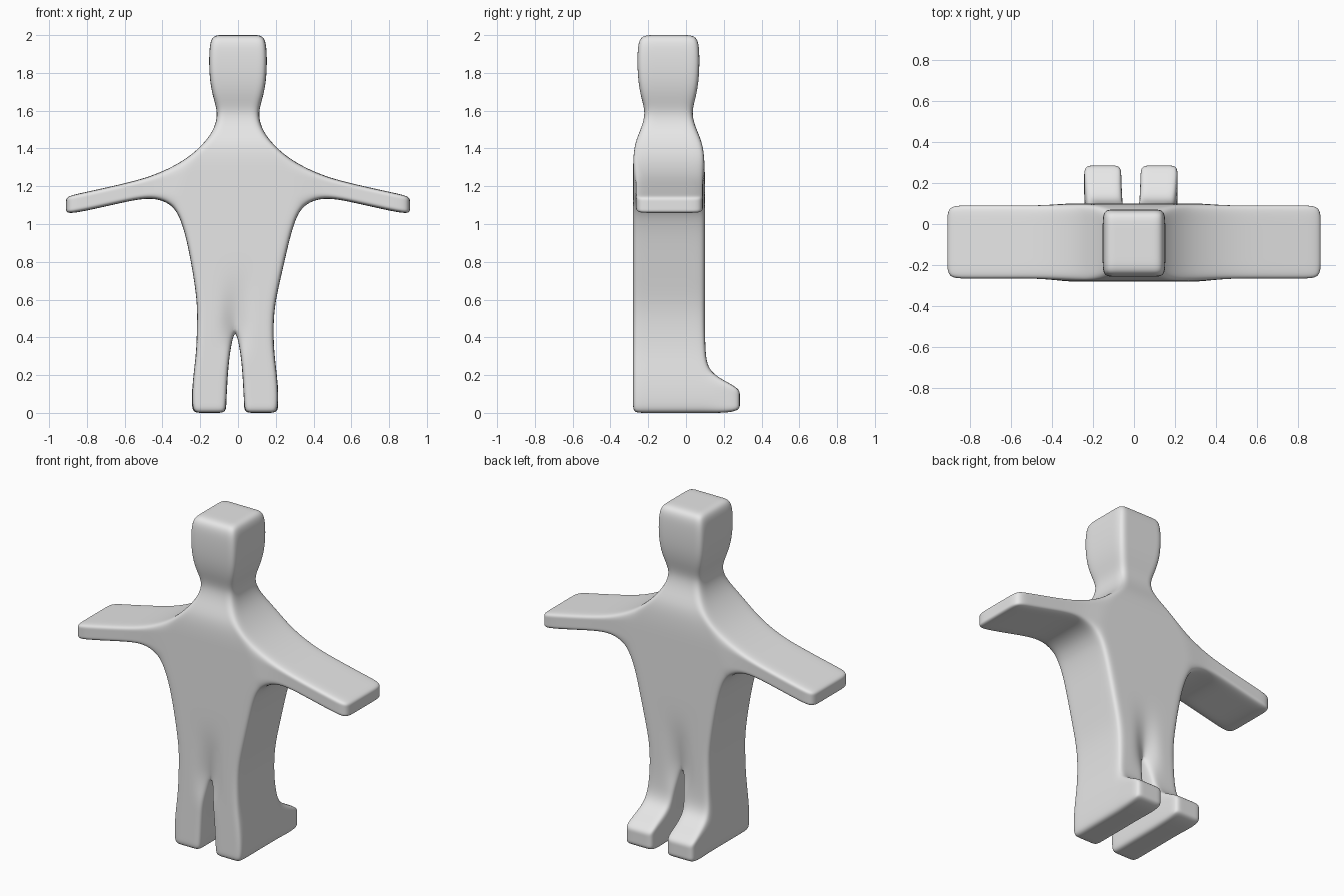
import bpy, bmesh
from collections import Counter
from mathutils import Vector

if "Cube" in bpy.data.objects:
    bpy.data.objects.remove(bpy.data.objects["Cube"])

cells = []  # six-sided cells, each kept as its six quads


def block(g):
    """Fill a 3D grid of points with cells."""
    for i in range(len(g) - 1):
        for j in range(len(g[0]) - 1):
            for k in range(len(g[0][0]) - 1):
                def p(a, b, c):
                    return tuple(round(v, 4) for v in g[i + a][j + b][k + c])
                for s in (0, 1):
                    cells.append((p(s, 0, 0), p(s, 1, 0), p(s, 1, 1), p(s, 0, 1)))
                    cells.append((p(0, s, 0), p(1, s, 0), p(1, s, 1), p(0, s, 1)))
                    cells.append((p(0, 0, s), p(1, 0, s), p(1, 1, s), p(0, 1, s)))


def layers(x, z, y0, y1, s=0.06, dent=0.0):
    """Four points front to back; s sets how round the edges are."""
    y0, y1 = y0 + dent, y1 - dent
    return [(x, y, z) for y in (y0, y0 + s, y1 - s, y1)]


# Trunk, neck and head: height, centre x, half width, front y, back y, groove
rows = [(0.46, -0.015, 0.202, -0.28, 0.10, 0.05),
        (0.58, -0.010, 0.205, -0.28, 0.10, 0.025),
        (0.74, -0.003, 0.235, -0.28, 0.10, 0),
        (0.90, 0, 0.268, -0.28, 0.10, 0),
        (1.01, 0, 0.298, -0.28, 0.10, 0),
        (1.10, 0, 0.34, -0.28, 0.10, 0),
        (1.17, 0, 0.33, -0.28, 0.10, 0),
        (1.25, 0, 0.31, -0.28, 0.10, 0),
        (1.335, 0, 0.28, -0.28, 0.098, 0),
        (1.43, 0, 0.175, -0.272, 0.088, 0),
        (1.51, 0, 0.122, -0.235, 0.05, 0),
        (1.59, 0, 0.106, -0.213, 0.028, 0),
        (1.67, 0, 0.132, -0.238, 0.052, 0),
        (1.77, 0, 0.152, -0.256, 0.07, 0),
        (1.92, 0, 0.154, -0.258, 0.072, 0),
        (2.00, 0, 0.14, -0.245, 0.06, 0)]
trunk = []
for z, c, w, y0, y1, dent in rows:
    n = w - 0.06
    xs = [-w, -n, -n / 2, 0, n / 2, n, w]
    s = 0.08 if z > 1.45 else 0.06
    trunk.append([layers(c + x, z, y0, y1, s, dent if x == 0 else 0) for x in xs])
block(trunk)

# Arms grow from the sides of the four shoulder rows: reach, bottom, top
arm_stations = [(0.45, 1.147, 1.253), (0.62, 1.112, 1.21),
                (0.82, 1.066, 1.166), (0.91, 1.053, 1.147)]
for side, col in ((-1, 0), (1, 6)):
    arm = [[trunk[r][col] for r in range(5, 9)]]
    for x, lo, hi in arm_stations:
        arm.append([layers(side * x, lo + (hi - lo) * f, -0.265, 0.09, 0.085)
                    for f in (0, 0.3, 0.7, 1)])
    block(arm)

# Legs hang below the trunk, each with a foot growing from its back
leg_rows = [(0.0, -0.235, -0.067), (0.05, -0.243, -0.062), (0.13, -0.242, -0.058),
            (0.22, -0.234, -0.053), (0.33, -0.22, -0.042)]
for mirror in (False, True):
    leg = []
    for z, a, d in leg_rows:
        xs = [a, a + 0.05, d - 0.05, d]
        if mirror:
            xs = [-0.03 - x for x in xs]
        leg.append([layers(x, z, -0.28, 0.115 if z < 0.3 else 0.102) for x in xs])
    top = trunk[0]
    leg.append([top[6 - k] if mirror else top[k] for k in range(4)])
    block(leg)
    foot = [[[leg[r][k][3] for k in range(4)] for r in range(4)]]
    for y, lo, hi in ((0.22, 0.0, 0.162), (0.285, 0.015, 0.125)):
        foot.append([[(leg[1][k][3][0], y, lo + (hi - lo) * f) for k in range(4)]
                     for f in (0, 0.3, 0.7, 1)])
    block(foot)

# Keep only the outer skin of the cells
count = Counter(frozenset(q) for q in cells)
bm = bmesh.new()
verts = {}
for q in cells:
    if count[frozenset(q)] == 1:
        for p in q:
            if p not in verts:
                verts[p] = bm.verts.new(Vector(p))
        bm.faces.new([verts[p] for p in q])
bmesh.ops.recalc_face_normals(bm, faces=bm.faces)
for f in bm.faces:
    f.smooth = True
mesh = bpy.data.meshes.new("figure_body")
bm.to_mesh(mesh)
bm.free()

body = bpy.data.objects.new("figure_body", mesh)
bpy.context.collection.objects.link(body)
grey = bpy.data.materials.new("light_grey")
grey.diffuse_color = (0.8, 0.8, 0.8, 1)
grey.use_nodes = True
grey.node_tree.nodes["Principled BSDF"].inputs["Base Color"].default_value = grey.diffuse_color
mesh.materials.append(grey)
sub = body.modifiers.new("smooth_skin", 'SUBSURF')
sub.levels = sub.render_levels = 3
